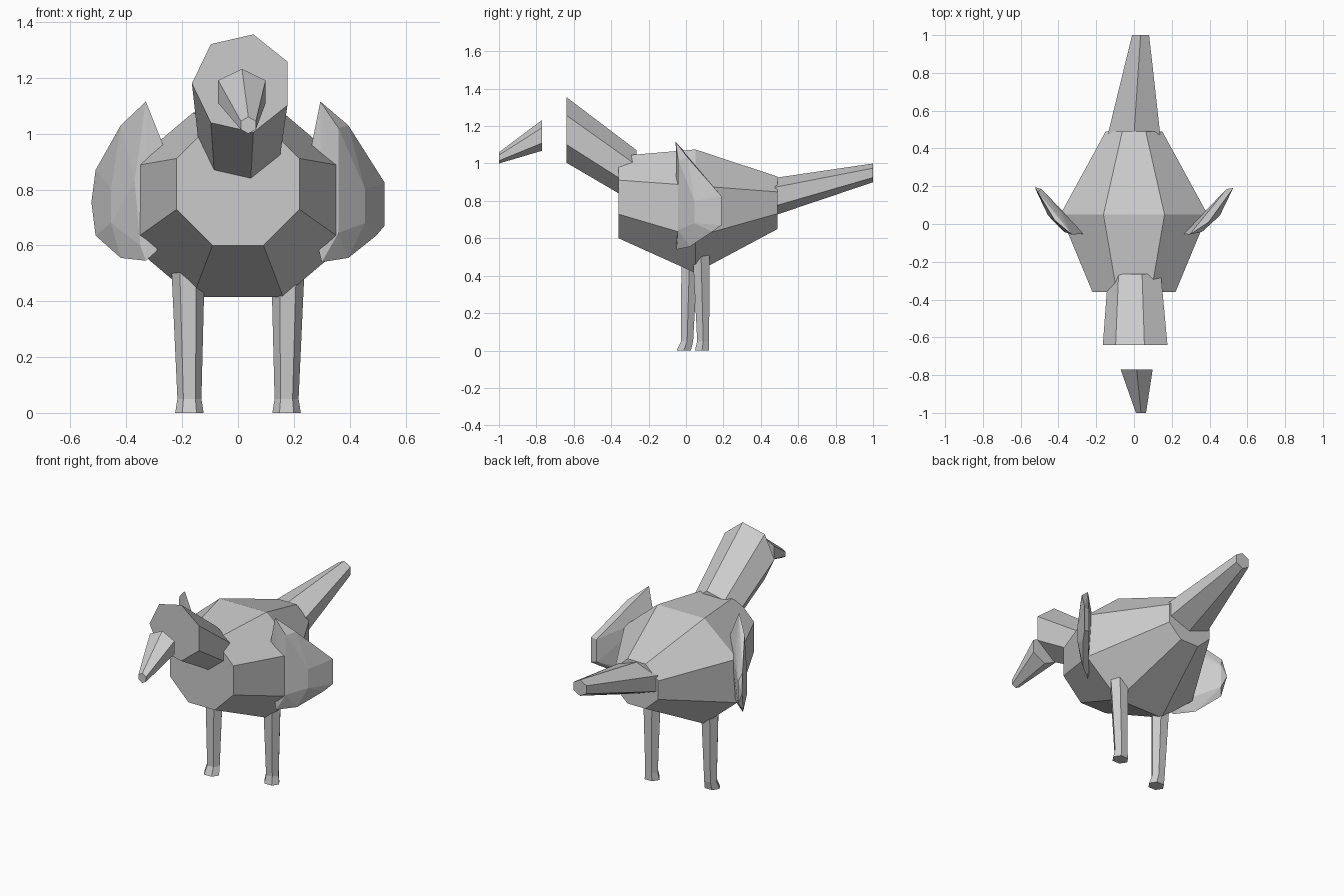
import bpy
import bmesh
from math import cos, sin, pi

default_cube = bpy.data.objects.get("Cube")
if default_cube:
    bpy.data.objects.remove(default_cube, do_unlink=True)

# One plain material for the whole bird
grey = bpy.data.materials.new("plain grey")
grey.use_nodes = True
colour = (0.6, 0.6, 0.6, 1)
grey.diffuse_color = colour
grey.node_tree.nodes["Principled BSDF"].inputs["Base Color"].default_value = colour


def finish(name, bm):
    """Turn a bmesh into a flat shaded object."""
    bmesh.ops.recalc_face_normals(bm, faces=bm.faces[:])
    mesh = bpy.data.meshes.new(name)
    bm.to_mesh(mesh)
    bm.free()
    mesh.materials.append(grey)
    obj = bpy.data.objects.new(name, mesh)
    bpy.context.collection.objects.link(obj)
    return obj


def loft(name, sides, phase, rings, upright=False):
    """Join polygon rings, each (x, y, z, radius across, other radius)."""
    bm = bmesh.new()
    loops = []
    for x, y, z, ra, rb in rings:
        loop = []
        for i in range(sides):
            angle = phase + 2 * pi * i / sides
            u, v = ra * cos(angle), rb * sin(angle)
            point = (x + u, y + v, z) if upright else (x + u, y, z + v)
            loop.append(bm.verts.new(point))
        loops.append(loop)
    for lower, upper in zip(loops, loops[1:]):
        for i in range(sides):
            j = (i + 1) % sides
            bm.faces.new((lower[i], lower[j], upper[j], upper[i]))
    bm.faces.new(loops[0])
    bm.faces.new(loops[-1])
    return finish(name, bm)


def hull(name, points, side):
    """Wrap a faceted solid round a few points on the given side."""
    bm = bmesh.new()
    for x, y, z in points:
        bm.verts.new((side * x, y, z))
    result = bmesh.ops.convex_hull(bm, input=bm.verts[:])
    loose = [v for v in result["geom_interior"] if isinstance(v, bmesh.types.BMVert)]
    bmesh.ops.delete(bm, geom=loose, context="VERTS")
    bmesh.ops.dissolve_limit(bm, angle_limit=0.04, verts=bm.verts[:], edges=bm.edges[:])
    return finish(name, bm)


# Eight sided body, widest in the middle
k = 1 / cos(pi / 8)
loft("body", 8, pi / 8, [
    (0, -0.36, 0.82, 0.22 * k, 0.22 * k),
    (0, 0.05, 0.745, 0.39 * k, 0.33 * k),
    (0, 0.49, 0.79, 0.15 * k, 0.14 * k),
])

# Seven sided head and neck, cut flat at the front
loft("head_and_neck", 7, pi, [
    (0.015, -0.64, 1.18, 0.18, 0.18),
    (0.01, -0.265, 0.928, 0.147, 0.147),
])

# Six sided beak, set off from the head
loft("beak", 6, pi / 6, [
    (0.037, -1, 1.03, 0.031, 0.03),
    (0.014, -0.77, 1.15, 0.098, 0.082),
])

# Six sided tail
loft("tail", 6, pi / 6, [
    (0, 0.475, 0.823, 0.16, 0.1),
    (0.035, 1, 0.95, 0.052, 0.05),
])

# Legs with a small flared foot, one a little behind the other
for name, side, back in (("right_leg", -1, 0), ("left_leg", 1, 1)):
    x = side * 0.174
    loft(name, 6, 0, [
        (x, -0.012 + back * 0.098, 0, 0.051, 0.044),
        (x, 0.006 + back * 0.086, 0.05, 0.043, 0.037),
        (x + side * 0.005, 0.02 + back * 0.06, 0.53, 0.06, 0.052),
    ], upright=True)

# Curved wings: shared inner surface plus an outline for each side
inner = [
    (0.26, -0.053, 0.94), (0.29, -0.05, 0.58),
    (0.385, 0.06, 0.94), (0.385, 0.06, 0.62),
    (0.49, 0.185, 0.82), (0.49, 0.185, 0.68),
    (0.455, 0.045, 0.8), (0.455, 0.045, 0.68),
]
left_outline = [
    (0.295, -0.055, 1.115), (0.395, 0.01, 1.03),
    (0.36, -0.042, 1.02), (0.36, -0.042, 0.645),
    (0.525, 0.19, 0.825), (0.525, 0.19, 0.67),
    (0.495, 0.14, 0.635), (0.395, 0.02, 0.555), (0.3, -0.05, 0.54),
]
right_outline = [
    (0.33, -0.055, 1.115), (0.42, 0.02, 1.03),
    (0.37, -0.042, 0.83), (0.35, -0.045, 0.6),
    (0.51, 0.17, 0.87), (0.525, 0.195, 0.755),
    (0.51, 0.16, 0.635), (0.42, 0.04, 0.555), (0.33, -0.05, 0.545),
]
hull("left_wing", inner + left_outline, 1)
hull("right_wing", inner + right_outline, -1)
